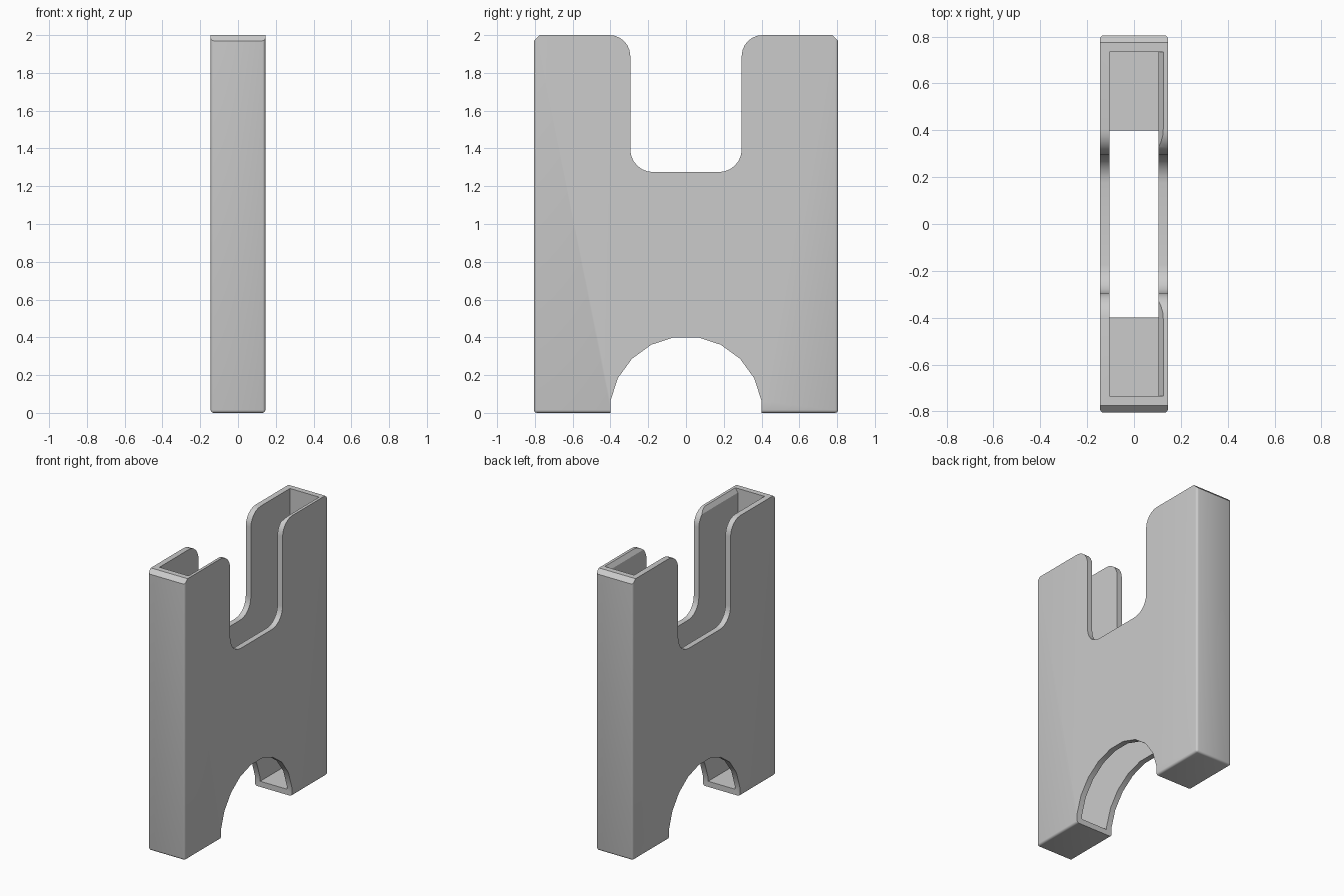
import bpy
import bmesh
from math import sin, cos, radians

HX, HY, HZ = 0.145, 0.805, 2.0    # half width, half length, height
WALL, END = 0.04, 0.07            # thin faces and floor, thick ends
CHAMFER, ROUND = 0.03, 0.015

if "Cube" in bpy.data.objects:
    bpy.data.objects.remove(bpy.data.objects["Cube"], do_unlink=True)

grey = bpy.data.materials.new("plain grey")
grey.use_nodes = True
colour = (0.6, 0.6, 0.6, 1)
grey.diffuse_color = colour
grey.node_tree.nodes["Principled BSDF"].inputs["Base Color"].default_value = colour


def arc(cy, cz, r, start, end, steps):
    angles = [radians(start + (end - start) * i / steps) for i in range(steps + 1)]
    return [(cy + r * cos(a), cz + r * sin(a)) for a in angles]


def mirrored(half):
    """Close a right-hand (y, z) outline with its mirror image."""
    return half + [(-y, z) for y, z in reversed(half)]


def extrude(name, outline, place, depth, rule=None):
    """Extrude a 2D outline by depth; rule picks the edges to round."""
    bm = bmesh.new()
    face = bm.faces.new([bm.verts.new(place(*p)) for p in outline])
    new = bmesh.ops.extrude_face_region(bm, geom=[face])["geom"]
    bmesh.ops.translate(bm, vec=depth, verts=[v for v in new if isinstance(v, bmesh.types.BMVert)])
    bmesh.ops.recalc_face_normals(bm, faces=bm.faces)
    if rule:
        edges = [e for e in bm.edges if rule(e)]
        bmesh.ops.bevel(bm, geom=edges, offset=ROUND, segments=3, profile=0.5, affect='EDGES')
    mesh = bpy.data.meshes.new(name)
    bm.to_mesh(mesh)
    bm.free()
    mesh.materials.append(grey)
    obj = bpy.data.objects.new(name, mesh)
    bpy.context.collection.objects.link(obj)
    return obj


def across(x):
    return lambda y, z: (x, y, z)


def is_rounded(edge):
    a, b = (v.co for v in edge.verts)
    low = max(a.z, b.z) < 0.01
    upright = abs(a.z - b.z) > 1
    return low or upright


# Outer block with chamfered top ends
half = [(HY, 0), (HY, HZ - CHAMFER), (HY - CHAMFER, HZ)]
sleeve = extrude("card_sleeve", mirrored(half), across(-HX), (2 * HX, 0, 0), is_rounded)

# Inner pocket, with a bevelled lead-in along one wall
ix, iy = HX - WALL, HY - END
section = [(-ix, WALL), (ix, WALL), (ix, HZ - 0.03), (ix + 0.02, HZ),
           (ix + 0.02, HZ + 0.1), (-ix, HZ + 0.1)]
pocket = extrude("pocket_cutter", section, lambda x, z: (x, -iy, z), (0, 2 * iy, 0))

# Thumb slot with rounded bottom and flared shoulders
slot_half = (arc(0.175, 1.395, 0.12, -90, 0, 6)
             + arc(0.405, 1.89, 0.11, 180, 90, 6) + [(0.405, HZ + 0.1)])
slot = extrude("slot_cutter", mirrored(slot_half), across(-0.5), (1, 0, 0))

# Faceted arch at the bottom
arch = extrude("arch_cutter", arc(0, 0, 0.405, 9, 351, 19), across(-0.5), (1, 0, 0))

for cutter in (pocket, slot, arch):
    cutter.hide_render = True
    mod = sleeve.modifiers.new(cutter.name, 'BOOLEAN')
    mod.operation = 'DIFFERENCE'
    mod.solver = 'EXACT'
    mod.object = cutter

bpy.ops.object.select_all(action='DESELECT')
sleeve.select_set(True)
bpy.context.view_layer.objects.active = sleeve
for mod in list(sleeve.modifiers):
    bpy.ops.object.modifier_apply(modifier=mod.name)
for cutter in (pocket, slot, arch):
    bpy.data.objects.remove(cutter, do_unlink=True)
bpy.ops.object.shade_smooth_by_angle(angle=radians(31))
